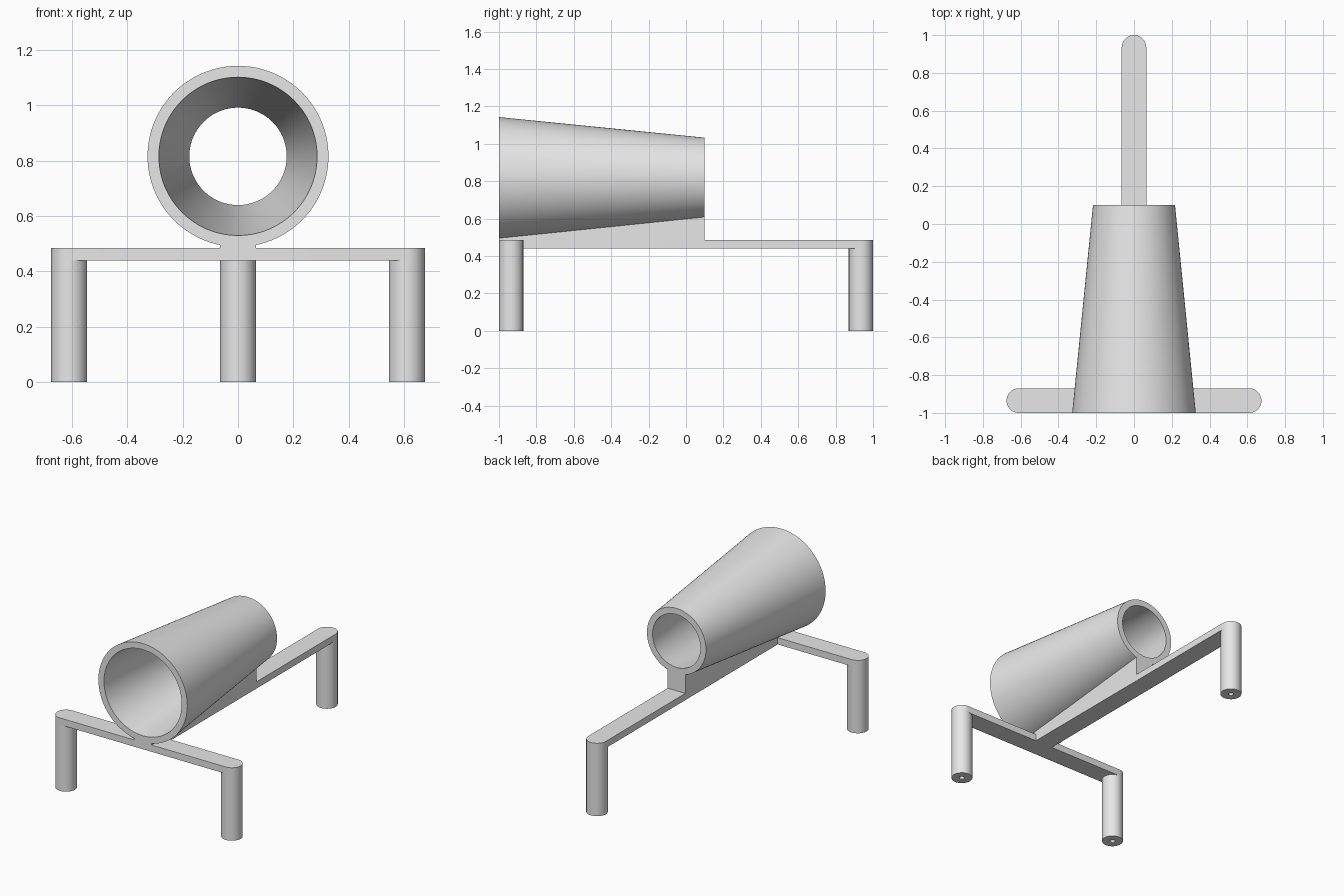
import bpy, bmesh, math
from mathutils import Matrix, Vector

if "Cube" in bpy.data.objects:
    bpy.data.objects.remove(bpy.data.objects["Cube"], do_unlink=True)

GREY = (0.8, 0.8, 0.8, 1.0)
mat = bpy.data.materials.new("light_grey")
mat.use_nodes = True
mat.diffuse_color = GREY
mat.node_tree.nodes["Principled BSDF"].inputs["Base Color"].default_value = GREY

R = 0.065                      # half width of bars, radius of legs
BAR_LOW, BAR_TOP = 0.44, 0.485
FRONT, BACK = -1.0, 0.1        # ends of the tube
AXIS = 0.816                   # height of the tube axis
LEG_X, LEG_Y = 0.61, 0.935


def finish(name, bm):
    bmesh.ops.recalc_face_normals(bm, faces=bm.faces)
    mesh = bpy.data.meshes.new(name)
    bm.to_mesh(mesh)
    bm.free()
    obj = bpy.data.objects.new(name, mesh)
    obj.data.materials.append(mat)
    bpy.context.collection.objects.link(obj)
    bpy.ops.object.select_all(action='DESELECT')
    obj.select_set(True)
    bpy.context.view_layer.objects.active = obj
    bpy.ops.object.shade_smooth_by_angle(angle=math.radians(30))
    return obj


def lathe(name, profile, matrix, steps, closed):
    """Spin (radius, height) points about z, then place the result."""
    bm = bmesh.new()
    verts = [bm.verts.new((r, 0, h)) for r, h in profile]
    edges = [bm.edges.new(pair) for pair in zip(verts, verts[1:])]
    if closed:
        edges.append(bm.edges.new((verts[-1], verts[0])))
    bmesh.ops.spin(bm, geom=verts + edges, cent=(0, 0, 0), axis=(0, 0, 1),
                   angle=math.tau, steps=steps)
    bmesh.ops.remove_doubles(bm, verts=bm.verts, dist=1e-5)
    bm.transform(matrix)
    return finish(name, bm)


def prism(name, points, offset):
    """Extrude a closed outline by an offset."""
    bm = bmesh.new()
    face = bm.faces.new([bm.verts.new(p) for p in points])
    new = bmesh.ops.extrude_face_region(bm, geom=[face])["geom"]
    bmesh.ops.translate(bm, vec=Vector(offset),
                        verts=[v for v in new if isinstance(v, bmesh.types.BMVert)])
    return finish(name, bm)


def arc(cx, cy, start, n=24):
    """Half circle of bar radius, counter-clockwise from the start angle."""
    return [(cx + R * math.cos(start + math.pi * i / n),
             cy + R * math.sin(start + math.pi * i / n), BAR_LOW)
            for i in range(n + 1)]


# Tapered hollow tube, wide end to the front
along_y = Matrix.Translation((0, FRONT, AXIS)) @ Matrix.Rotation(-math.pi / 2, 4, 'X')
length = BACK - FRONT
lathe("tapered_tube",
      [(0.327, 0), (0.217, length), (0.176, length), (0.286, 0)],
      along_y, 128, True)

# Wedge web joining the tube to the spine
prism("tube_support",
      [(-R, FRONT, BAR_TOP), (-R, BACK, BAR_TOP),
       (-R, BACK, 0.622), (-R, FRONT, 0.512)], (2 * R, 0, 0))

# Flat frame: cross bar with two round ends, spine with one
thickness = (0, 0, BAR_TOP - BAR_LOW)
prism("cross_bar", arc(LEG_X, -LEG_Y, -math.pi / 2) + arc(-LEG_X, -LEG_Y, math.pi / 2),
      thickness)
prism("spine_bar", arc(0, LEG_Y, 0) + [(-R, R - LEG_Y, BAR_LOW), (R, R - LEG_Y, BAR_LOW)],
      thickness)

# Round legs, each with a small bore in the foot
bore, depth = 0.016, 0.25
leg_profile = [(R, BAR_LOW), (R, 0), (bore, 0), (bore, depth), (0, depth)]
for name, x, y in (("front_right_leg", -LEG_X, -LEG_Y),
                   ("front_left_leg", LEG_X, -LEG_Y),
                   ("back_leg", 0, LEG_Y)):
    lathe(name, leg_profile, Matrix.Translation((x, y, 0)), 48, False)
